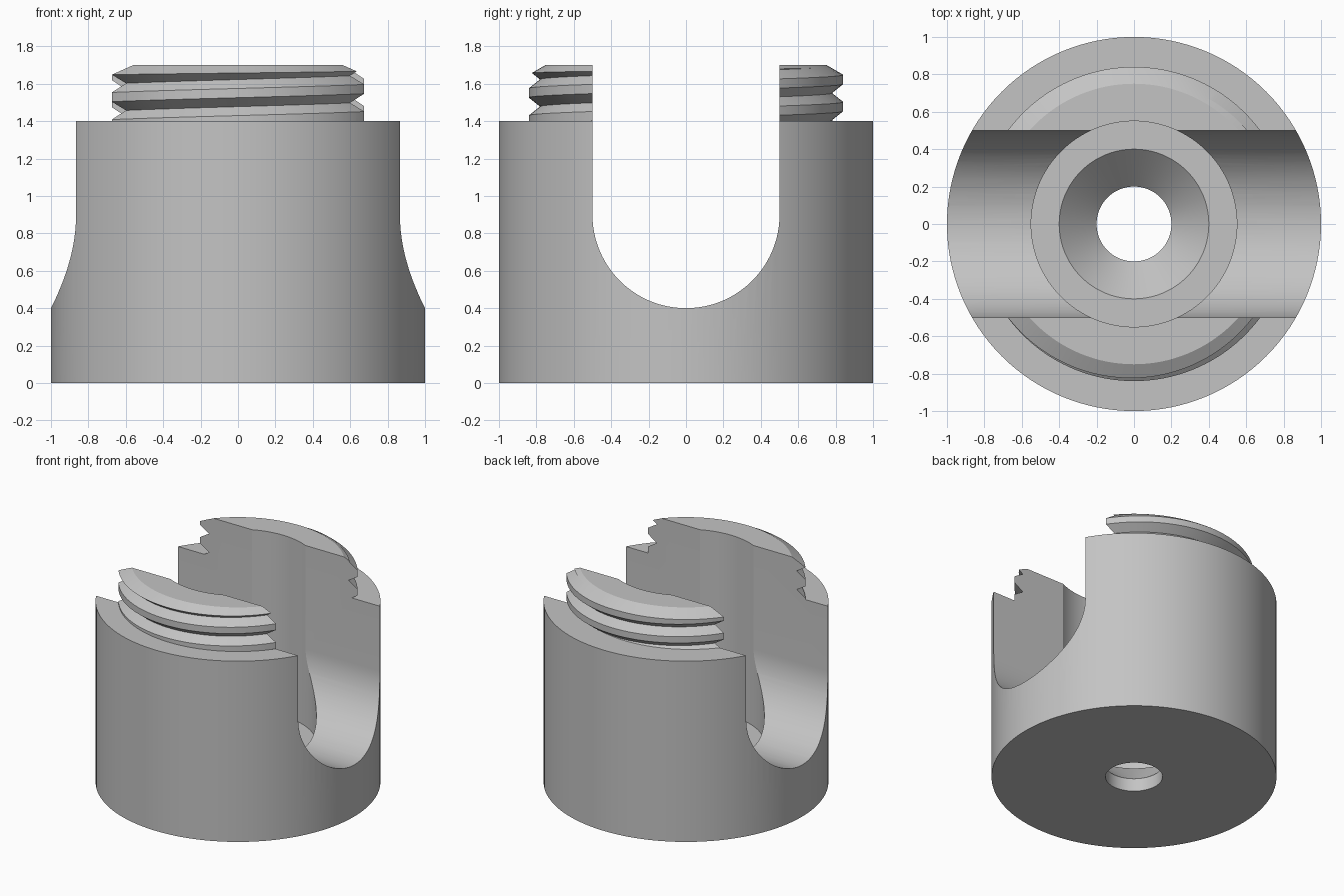
import bpy, bmesh, math

default = bpy.data.objects.get("Cube")
if default:
    bpy.data.objects.remove(default, do_unlink=True)

SEGS = 128
BODY_TOP, TOP = 1.4, 1.7
ROOT, CREST, PITCH = 0.78, 0.84, 0.145
SLOT, SLOT_Z = 0.5, 0.9

# Material
grey = bpy.data.materials.new("plain grey")
grey.use_nodes = True
colour = (0.55, 0.55, 0.55, 1)
grey.diffuse_color = colour
grey.node_tree.nodes["Principled BSDF"].inputs["Base Color"].default_value = colour


def finish(bm, name):
    bmesh.ops.recalc_face_normals(bm, faces=bm.faces)
    mesh = bpy.data.meshes.new(name)
    bm.to_mesh(mesh)
    bm.free()
    mesh.materials.append(grey)
    obj = bpy.data.objects.new(name, mesh)
    bpy.context.collection.objects.link(obj)
    return obj


def loft(name, rings, closed):
    """Join equal rings of points; cap the ends unless the loft is closed."""
    bm = bmesh.new()
    rows = [[bm.verts.new(p) for p in ring] for ring in rings]
    n = len(rows[0])
    pairs = list(zip(rows, rows[1:])) + ([(rows[-1], rows[0])] if closed else [])
    for a, b in pairs:
        for i in range(n):
            j = (i + 1) % n
            bm.faces.new((a[i], a[j], b[j], b[i]))
    if not closed:
        bm.faces.new(rows[0])
        bm.faces.new(rows[-1])
    return finish(bm, name)


def turned(name, profile):
    """Solid of revolution from (radius, z) points, capped flat at both ends."""
    angles = [2 * math.pi * i / SEGS for i in range(SEGS)]
    return loft(name, [[(r * math.cos(a), r * math.sin(a), z) for a in angles]
                       for r, z in profile], False)


def combine(target, other, operation):
    mod = target.modifiers.new(operation.title(), 'BOOLEAN')
    mod.operation, mod.solver, mod.object = operation, 'EXACT', other
    bpy.context.view_layer.update()
    graph = bpy.context.evaluated_depsgraph_get()
    mesh = bpy.data.meshes.new_from_object(target.evaluated_get(graph))
    target.modifiers.clear()
    target.data = mesh
    bpy.data.objects.remove(other, do_unlink=True)


def thread_arc(name, middle):
    """Toothed section swept along a helix, through one side of the collar."""
    teeth = []
    for k in range(-2, 2):
        for r, f in ((ROOT, -0.5), (CREST, -0.17), (CREST, 0.17)):
            teeth.append((r, 1.55 + PITCH * (k + f)))
    teeth.append((ROOT, 1.55 + PITCH * 1.5))
    rings = []
    for i in range(49):
        deg = middle - 65 + 130 * i / 48
        a = math.radians(deg)
        lift = PITCH * ((deg + 90) / 360)
        if middle > 0:
            lift -= PITCH / 2
            lift += PITCH / 2 if deg > 360 else 0
        section = [(0.4, 1.2)] + [(r, z + lift) for r, z in teeth] + [(0.4, 1.85)]
        if middle > 0:
            # the opposite side sits half a pitch out of step
            section = [(r, z + (PITCH / 2 if 0 < n < len(section) - 1 else 0))
                       for n, (r, z) in enumerate(section)]
        rings.append([(r * math.cos(a), r * math.sin(a), z) for r, z in section])
    return loft(name, rings, False)


# Main cylinder
body = turned("clamp_body", [(1, 0), (1, BODY_TOP)])

# Threaded collar halves, trimmed to a chamfered top
for name, middle in (("front_thread", -90), ("back_thread", 90)):
    thread = thread_arc(name, middle)
    trim = turned("trim", [(0.95, 1.33), (0.95, 1.584), (0.75, TOP)])
    combine(thread, trim, 'INTERSECT')
    combine(body, thread, 'UNION')

# Round-bottomed cross slot
arc = [math.pi * (1 + i / 48) for i in range(49)]
outline = [(SLOT * math.cos(a), SLOT_Z + SLOT * math.sin(a)) for a in arc]
outline += [(SLOT, 2), (-SLOT, 2)]
slot = loft("slot", [[(x, y, z) for y, z in outline] for x in (-1.2, 1.2)], False)
combine(body, slot, 'DIFFERENCE')

# Central bore with countersunk screw hole
bore = turned("bore", [(0.2, -0.1), (0.2, 0.1), (0.4, 0.3), (0.55, 0.3), (0.55, 2)])
combine(body, bore, 'DIFFERENCE')

# Smooth shading with crisp machined edges
bpy.ops.object.select_all(action='DESELECT')
body.select_set(True)
bpy.context.view_layer.objects.active = body
bpy.ops.object.shade_smooth_by_angle(angle=math.radians(22))
